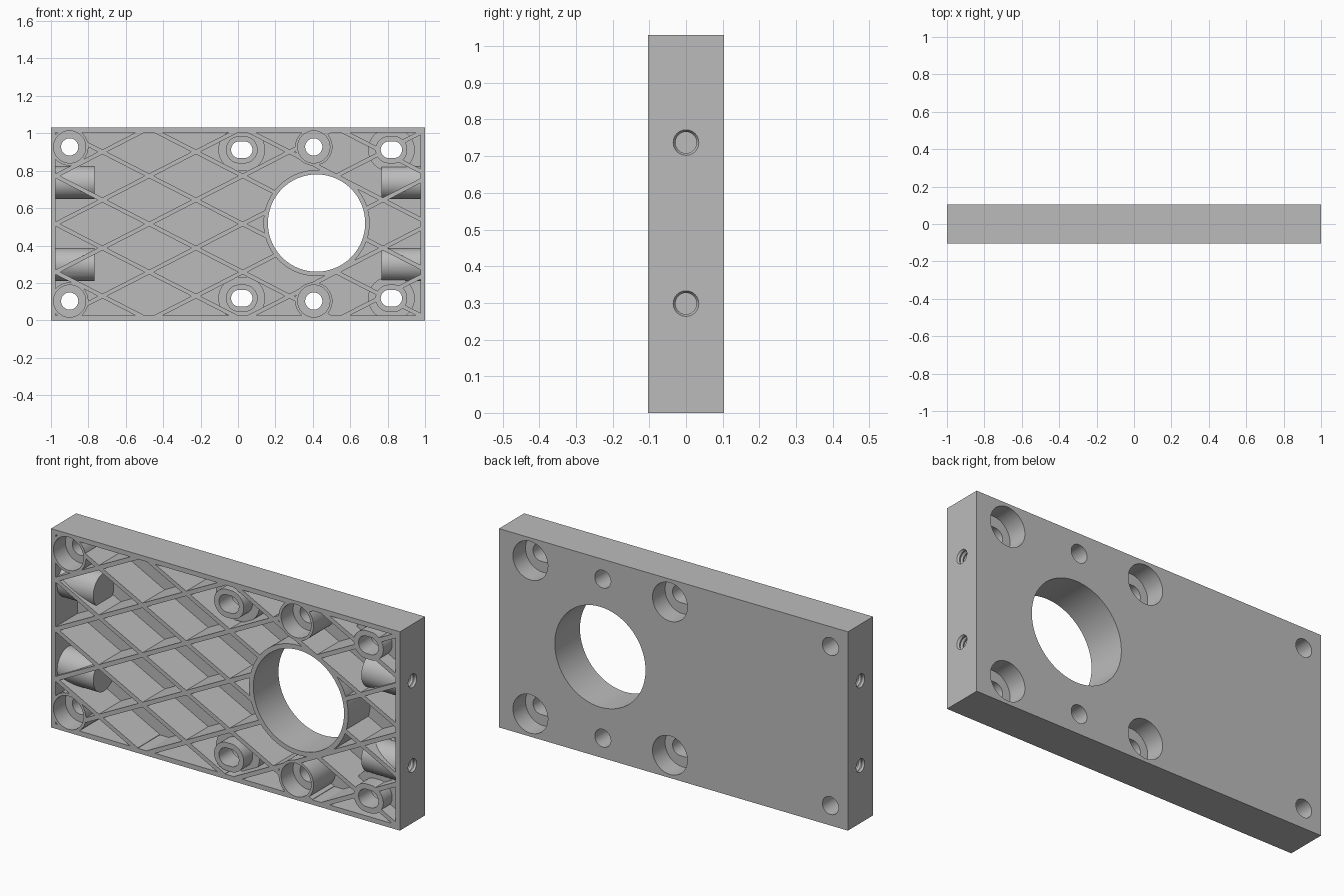
import bpy, bmesh, math

if "Cube" in bpy.data.objects:
    bpy.data.objects.remove(bpy.data.objects["Cube"], do_unlink=True)

W, D, H = 1.0, 0.103, 1.03      # half width, half depth, height
WALL = 0.025
FLOOR = D - WALL
MID = H / 2

grey = bpy.data.materials.new("grey plastic")
grey.use_nodes = True
grey.diffuse_color = (0.5, 0.5, 0.5, 1)
grey.node_tree.nodes["Principled BSDF"].inputs["Base Color"].default_value = (0.5, 0.5, 0.5, 1)


def finish(name, bm):
    bmesh.ops.recalc_face_normals(bm, faces=bm.faces)
    mesh = bpy.data.meshes.new(name)
    bm.to_mesh(mesh)
    bm.free()
    mesh.materials.append(grey)
    obj = bpy.data.objects.new(name, mesh)
    bpy.context.collection.objects.link(obj)
    return obj


def loft(name, rings):
    """Closed solid through a list of equal-length point rings."""
    bm = bmesh.new()
    loops = [[bm.verts.new(p) for p in ring] for ring in rings]
    for a, b in zip(loops, loops[1:]):
        for i in range(len(a)):
            j = (i + 1) % len(a)
            bm.faces.new((a[i], a[j], b[j], b[i]))
    bm.faces.new(loops[0])
    bm.faces.new(loops[-1])
    return finish(name, bm)


def prism(name, outline, y0, y1):
    return loft(name, [[(x, y, z) for x, z in outline] for y in (y0, y1)])


def box(name, x, z0, z1, y0, y1):
    return prism(name, [(-x, z0), (x, z0), (x, z1), (-x, z1)], y0, y1)


def disc(name, x, z, r, y0, y1, stretch=0.0, n=48):
    """Round or slot-shaped prism along y."""
    pts = []
    for i in range(n):
        a = 2 * math.pi * (i + 0.5) / n
        c = math.cos(a)
        pts.append((x + r * c + math.copysign(stretch, c), z + r * math.sin(a)))
    return prism(name, pts, y0, y1)


def turned(name, z, stations, n=40):
    """Round solid along x from (x, radius) stations."""
    angles = [2 * math.pi * i / n for i in range(n)]
    return loft(name, [[(x, r * math.cos(a), z + r * math.sin(a)) for a in angles]
                       for x, r in stations])


def combine(target, tool, operation):
    tool.hide_render = True
    mod = target.modifiers.new("join", "BOOLEAN")
    mod.operation = operation
    mod.solver = "EXACT"
    mod.object = tool
    bpy.context.view_layer.objects.active = target
    bpy.ops.object.modifier_apply(modifier=mod.name)
    bpy.data.objects.remove(tool, do_unlink=True)


# Shallow tray, open to the front
plate = box("mounting_plate", W, 0, H, -D, D)
combine(plate, box("pocket", W - WALL, WALL, H - WALL, -D - 0.1, FLOOR), "DIFFERENCE")

BOLTS = [(x, z) for x in (-0.9, 0.405) for z in (0.103, H - 0.103)]
SLOTS = [(x, z) for x in (0.02, 0.82) for z in (0.118, H - 0.118)]
BORE = (0.42, 0.52)
SIDES = [(s, z) for s in (-1, 1) for z in (0.298, 0.737)]
BACK = FLOOR + 0.01

# Diagonal lattice ribs
SLOPE, PITCH, HALF = 0.514, 0.257, 0.0125
for sign in (-1, 1):
    m = sign * SLOPE
    for k in range(-4, 5):
        c = MID + k * PITCH - m * 0.025
        ends = sorted(((0.015 - c) / m, (H - 0.015 - c) / m))
        x0, x1 = max(ends[0], -0.985), min(ends[1], 0.985)
        if x1 - x0 > 0.05:
            line = [(x0, -HALF), (x1, -HALF), (x1, HALF), (x0, HALF)]
            rib = prism("rib", [(x, c + m * x + h) for x, h in line], -D, BACK)
            combine(plate, rib, "UNION")

# Bosses
for x, z in BOLTS:
    combine(plate, disc("bolt_boss", x, z, 0.1, -D, BACK), "UNION")
for x, z in SLOTS:
    combine(plate, disc("slot_base", x, z, 0.115, -0.03, BACK, 0.01), "UNION")
    combine(plate, disc("slot_tube", x, z, 0.073, -D, 0.0, 0.012), "UNION")
combine(plate, disc("bore_wall", *BORE, 0.284, -D, BACK, n=96), "UNION")
for s, z in SIDES:
    combine(plate, turned("screw_boss", z, [(s * 0.985, 0.088), (s * 0.768, 0.088)]), "UNION")

# Through holes and counterbores
E = D + 0.05
for x, z in BOLTS:
    combine(plate, disc("bolt_hole", x, z, 0.046, -E, E), "DIFFERENCE")
    combine(plate, disc("bolt_recess", x, z, 0.086, -E, -0.005), "DIFFERENCE")
for x, z in SLOTS:
    combine(plate, disc("slot_hole", x, z, 0.045, -E, E, 0.012), "DIFFERENCE")
    combine(plate, disc("slot_recess", x, z, 0.1, 0.0, E), "DIFFERENCE")
combine(plate, disc("main_bore", *BORE, 0.26, -E, E, n=96), "DIFFERENCE")

# Threaded blind holes in the ends
for s, z in SIDES:
    steps = [(s * 1.05, 0.035)]
    steps += [(s * (1.0 - 0.01 * i), 0.035 - 0.006 * (i % 2)) for i in range(20)]
    combine(plate, turned("thread", z, steps, 24), "DIFFERENCE")

# Tidy and shade
for obj in bpy.context.selected_objects:
    obj.select_set(False)
plate.select_set(True)
bpy.context.view_layer.objects.active = plate
bpy.ops.object.shade_smooth_by_angle(angle=math.radians(30))
